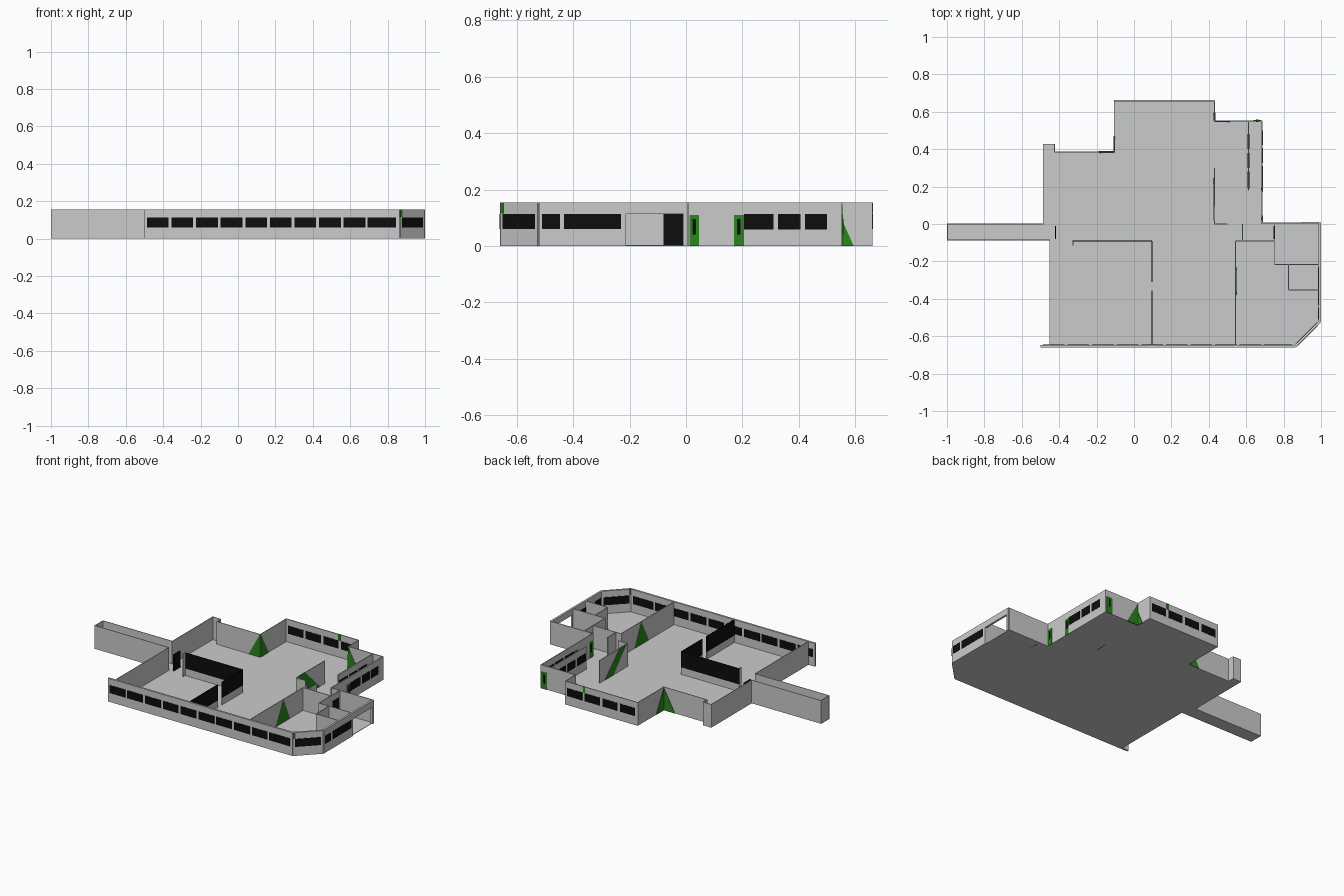
import bpy
from mathutils import Vector

H = 0.155            # wall height
T = 0.006            # thin wall thickness


def material(name, col):
    m = bpy.data.materials.new(name)
    m.diffuse_color = (*col, 1)
    return m


BLACK = material("dark_glass", (0.004, 0.004, 0.004))
GREEN = material("green_panel", (0.02, 0.25, 0.01))


def prism(name, pts, offset, mat=None):
    """Extrude a flat polygon by an offset vector."""
    n = len(pts)
    verts = [Vector(p) for p in pts] + [Vector(p) + offset for p in pts]
    faces = [list(range(n))[::-1], list(range(n, 2 * n))]
    faces += [[i, (i + 1) % n, (i + 1) % n + n, i + n] for i in range(n)]
    me = bpy.data.meshes.new(name)
    me.from_pydata(verts, [], faces)
    ob = bpy.data.objects.new(name, me)
    bpy.context.collection.objects.link(ob)
    if mat:
        me.materials.append(mat)
    return ob


def slab(name, p, q, profile, t=T, mat=None):
    """Upright slab on line p-q; profile holds (distance along, height)."""
    p, q = Vector((*p, 0)), Vector((*q, 0))
    d = (q - p).normalized()
    nrm = Vector((d.y, -d.x, 0))
    pts = [p + d * a + Vector((0, 0, z)) - nrm * t / 2 for a, z in profile]
    return prism(name, pts, nrm * t, mat)


def rect(a, b, z0, z1):
    return [(a, z0), (b, z0), (b, z1), (a, z1)]


def wall(name, p, q, t=T, z0=0, z1=H, mat=None):
    length = (Vector(q) - Vector(p)).length
    slab(name, p, q, rect(0, length, z0, z1), t, mat)


def windows(name, p, q, spans, t=T, z0=0.06, z1=0.113):
    for a, b in spans:
        slab(name, p, q, rect(a, b, z0, z1), t + 0.003, BLACK)


def door(name, p, q, a, b):
    slab(name, p, q, rect(a, b, 0, 0.11), T + 0.003, GREEN)
    m = (a + b) / 2
    slab(name + "_glass", p, q, rect(m - 0.006, m + 0.006, 0.04, 0.095), T + 0.006, BLACK)


# Floor plate
outline = [(-1, 0), (-1, -0.086), (-0.45, -0.086), (-0.45, -0.65), (0.865, -0.65),
           (0.992, -0.52), (0.992, 0.005), (0.685, 0.005), (0.685, 0.55), (0.43, 0.55),
           (0.43, 0.66), (-0.105, 0.66), (-0.105, 0.385), (-0.425, 0.385),
           (-0.425, 0.427), (-0.485, 0.427), (-0.485, 0)]
prism("floor", [(x, y, 0) for x, y in outline], Vector((0, 0, 0.003)))

# Front wall with a row of windows, angled corner
F0, F1, C1 = (-0.5, -0.653), (0.863, -0.653), (0.993, -0.522)
wall("front_wall", F0, F1, 0.013)
windows("front_window", F0, F1, [(0.013 + i * 0.1315, 0.129 + i * 0.1315) for i in range(9)]
        + [(1.193, 1.345)], 0.013)
wall("corner_wall", F1, C1, 0.013)
windows("corner_window", F1, C1, [(0.012, 0.172)], 0.013)
slab("corner_marker", F1, C1, rect(0, 0.015, 0.115, H), 0.017, GREEN)

# Right wall with a doorway opening
R1 = (0.993, 0.007)
slab("right_wall", C1, R1, [(0, 0), (0.31, 0), (0.31, 0.113), (0.513, 0.113), (0.513, 0),
                            (0.529, 0), (0.529, H), (0, H)], 0.013)
windows("right_window", C1, R1, [(0.012, 0.075), (0.09, 0.292)], 0.013)
wall("right_return_wall", (0.685, 0.005), R1)

# Right wing wall with doors and windows
W0, W1 = (0.685, 0), (0.685, 0.553)
wall("wing_wall", W0, W1)
windows("wing_window", W0, W1, [(0.206, 0.31), (0.326, 0.406), (0.422, 0.5)], z0=0.058)
door("wing_door", W0, W1, 0.012, 0.046)
door("wing_door", W0, W1, 0.17, 0.205)
wall("wing_end_wall", (0.43, 0.55), (0.685, 0.55))
door("wing_end_door", (0.43, 0.552), (0.685, 0.552), 0.208, 0.25)
I0, I1 = (0.612, 0.18), (0.612, 0.55)
wall("wing_inner_wall", I0, I1)
windows("wing_inner_window", I0, I1, [(0.01, 0.1), (0.12, 0.2), (0.22, 0.3)])

# Back wall with windows
B0, B1 = (-0.108, 0.659), (0.43, 0.659)
wall("back_wall", B0, B1)
windows("back_window", B0, B1, [(0.02 + i * 0.13, 0.132 + i * 0.13) for i in range(4)])
slab("back_marker", B0, B1, rect(0.39, 0.405, 0.115, H), T + 0.004, GREEN)

# Plain outer walls
for p, q in [((0.43, 0.55), (0.43, 0.66)), ((-0.105, 0.385), (-0.105, 0.66)),
             ((-0.425, 0.385), (-0.105, 0.385)), ((-0.425, 0.385), (-0.425, 0.427)),
             ((-0.485, 0.427), (-0.425, 0.427)), ((-0.485, 0), (-0.485, 0.427)),
             ((-1, 0), (-0.485, 0)), ((-1, -0.086), (-0.45, -0.086)),
             ((-0.997, -0.086), (-0.997, 0)), ((-0.45, -0.65), (-0.45, -0.086))]:
    wall("outer_wall", p, q, 0.004)

# Green triangles at the re-entrant corners
TRI = [(0, 0), (0.085, 0), (0, H)]
for p, q in [((-0.105, 0.385), (-0.105, 0.66)), ((-0.105, 0.385), (-0.425, 0.385)),
             ((0.43, 0.55), (0.685, 0.55))]:
    slab("corner_triangle", p, q, TRI, T + 0.003, GREEN)
slab("corner_triangle", (0.43, 0.55), (0.43, 0.66), [(0, 0), (0.045, 0), (0, 0.1)],
     T + 0.003, GREEN)

# Front room partitions: low sill with dark glazing above
for p, q in [((-0.33, -0.09), (0.097, -0.09)), ((0.097, -0.09), (0.097, -0.31)),
             ((0.097, -0.355), (0.097, -0.65))]:
    wall("partition_sill", p, q, 0.005, 0, 0.05)
    wall("partition_glazing", p, q, 0.005, 0.05, H, BLACK)
wall("partition_return", (-0.327, -0.115), (-0.327, -0.09), 0.005)
wall("passage_door", (-0.42, -0.08), (-0.42, -0.01), 0.005, 0, 0.113, BLACK)

# Interior walls on the right
for p, q in [((0.543, -0.65), (0.543, -0.09)), ((0.543, -0.09), (0.75, -0.09)),
             ((0.58, -0.09), (0.58, 0)), ((0.43, 0), (0.5, 0)), ((0.43, 0), (0.43, 0.3)),
             ((0.75, -0.215), (0.75, 0.005)), ((0.75, -0.217), (0.987, -0.217)),
             ((0.825, -0.353), (0.825, -0.217)), ((0.825, -0.353), (0.987, -0.353))]:
    wall("inner_wall", p, q, 0.005)
slab("entry_door", (0.75, -0.215), (0.75, 0), rect(0.135, 0.205, 0, 0.113), 0.01, BLACK)

# Green slanted panels on the interior walls
slab("slanted_panel", (0.43, 0), (0.43, 0.3),
     [(0.16, 0), (0.25, 0), (0.09, H), (0.02, H)], T + 0.002, GREEN)
slab("room_triangle", (0.543, -0.65), (0.543, -0.09),
     [(0.27, 0), (0.42, 0), (0.35, H)], T + 0.002, GREEN)
